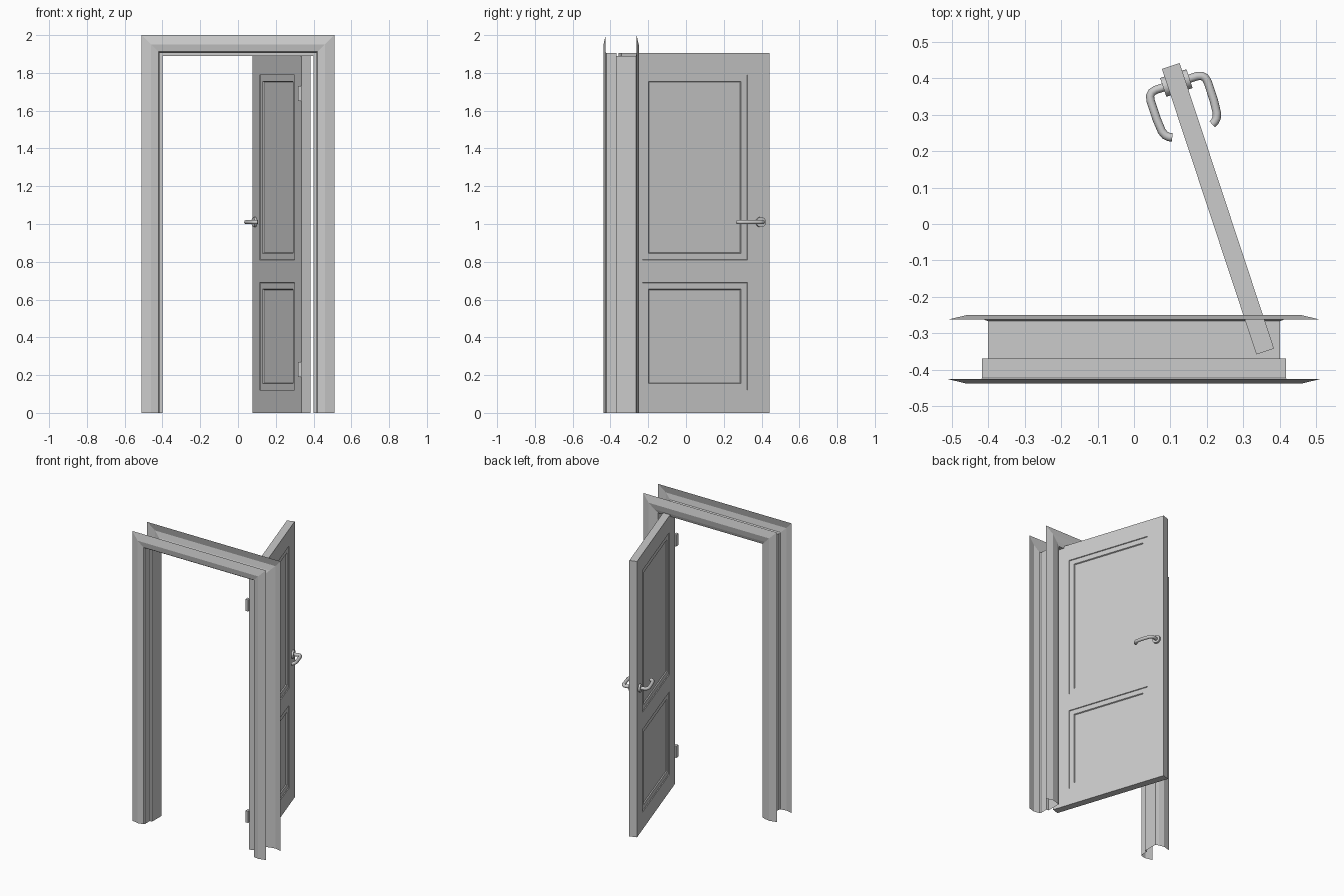
import bpy, bmesh, math
from mathutils import Matrix, Vector

if "Cube" in bpy.data.objects:
    bpy.data.objects.remove(bpy.data.objects["Cube"])

DOOR_MATRIX = Matrix.Translation((0.3595, -0.3495, 0)) @ Matrix.Rotation(math.radians(108.3), 4, 'Z')
WIDTH, HEIGHT, HALF = 0.824, 1.905, 0.0255


def add_object(name, bm, matrix=Matrix()):
    mesh = bpy.data.meshes.new(name)
    bm.to_mesh(mesh)
    bm.free()
    obj = bpy.data.objects.new(name, mesh)
    bpy.context.collection.objects.link(obj)
    obj.matrix_world = matrix
    return obj


def smooth(obj):
    bpy.ops.object.select_all(action='DESELECT')
    obj.select_set(True)
    bpy.context.view_layer.objects.active = obj
    bpy.ops.object.shade_smooth_by_angle(angle=math.radians(35))


def box(bm, lo, hi):
    lo, hi = Vector(lo), Vector(hi)
    m = Matrix.Translation((lo + hi) / 2) @ Matrix.Diagonal((*(hi - lo), 1))
    bmesh.ops.create_cube(bm, size=1, matrix=m)


# Frame: one sheet profile (half width, depth) swept around the opening
profile = [(0.51, -0.425), (0.46, -0.437), (0.422, -0.43), (0.416, -0.422),
           (0.416, -0.368), (0.40, -0.368), (0.40, -0.266), (0.422, -0.258),
           (0.46, -0.25), (0.51, -0.262)]
bm = bmesh.new()
rows = []
for d, y in profile:
    top = d + 1.49
    rows.append([bm.verts.new(p) for p in
                 ((-d, y, 0), (-d, y, top), (d, y, top), (d, y, 0))])
for a, b in zip(rows, rows[1:]):
    for k in range(3):
        bm.faces.new((a[k], b[k], b[k + 1], a[k + 1]))
add_object("door_frame", bm)

# Door leaf with two recessed panels on each side
bm = bmesh.new()
box(bm, (0, -HALF, 0), (WIDTH, HALF, HEIGHT))
s0, s1 = 0.118, 0.704
panels = [(0.12, 0.69), (0.81, 1.79)]
cuts = [((s, 0, 0), (1, 0, 0)) for s in (s0, s1)]
cuts += [((0, 0, z), (0, 0, 1)) for p in panels for z in p]
for co, no in cuts:
    bmesh.ops.bisect_plane(bm, geom=bm.verts[:] + bm.edges[:] + bm.faces[:],
                           plane_co=co, plane_no=no)
bm.normal_update()
faces = []
for f in bm.faces:
    c = f.calc_center_median()
    if abs(f.normal.y) > 0.9 and s0 < c.x < s1 and any(a < c.z < b for a, b in panels):
        faces.append(f)
for thickness, depth in ((0.003, -0.005), (0.046, 0), (0.005, -0.007)):
    bmesh.ops.inset_individual(bm, faces=faces, thickness=thickness, depth=depth)
add_object("door_leaf", bm, DOOR_MATRIX)

# Lever handle and rose on each side
lever = [(0.775, 0), (0.775, 0.034), (0.772, 0.046), (0.764, 0.054), (0.75, 0.057),
         (0.70, 0.057), (0.662, 0.054), (0.649, 0.049), (0.641, 0.041), (0.637, 0.032)]
for side, label in ((1, "left"), (-1, "right")):
    curve = bpy.data.curves.new("lever_" + label, 'CURVE')
    curve.dimensions = '3D'
    curve.bevel_depth = 0.0115
    curve.bevel_resolution = 3
    curve.use_fill_caps = True
    spline = curve.splines.new('POLY')
    spline.points.add(len(lever) - 1)
    for pt, (s, n) in zip(spline.points, lever):
        pt.co = (s, side * (HALF + n), 1.01, 1)
    spline.use_smooth = True
    obj = bpy.data.objects.new("lever_" + label, curve)
    bpy.context.collection.objects.link(obj)
    obj.matrix_world = DOOR_MATRIX

    bm = bmesh.new()
    m = Matrix.Translation((0.775, side * (HALF + 0.006), 1.01)) @ Matrix.Rotation(math.pi / 2, 4, 'X')
    bmesh.ops.create_cone(bm, cap_ends=True, segments=24, radius1=0.027,
                          radius2=0.027, depth=0.013, matrix=m)
    smooth(add_object("rose_" + label, bm, DOOR_MATRIX))

# Hinges at the pivoting edge
for z, label in ((0.19, "lower"), (1.65, "upper")):
    bm = bmesh.new()
    box(bm, (0.317, -0.372, z), (0.337, -0.345, z + 0.08))
    add_object("hinge_" + label, bm)
